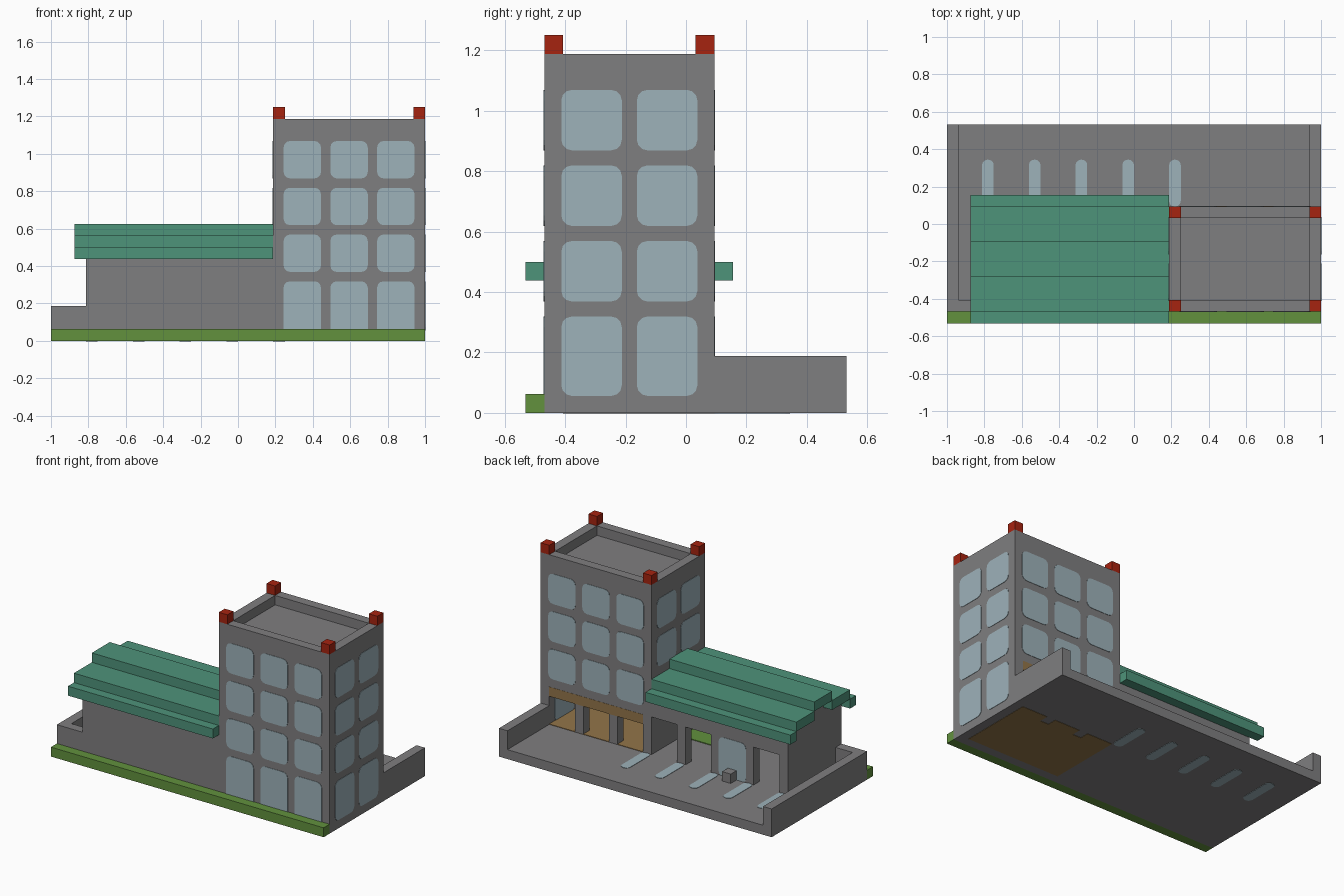
import bpy, bmesh, math
from mathutils import Matrix, Vector

old = bpy.data.objects.get("Cube")
if old:
    bpy.data.objects.remove(old, do_unlink=True)

U = 1 / 16  # one building module


def material(name, r, g, b):
    m = bpy.data.materials.new(name)
    m.use_nodes = True
    m.diffuse_color = (r, g, b, 1)
    m.node_tree.nodes["Principled BSDF"].inputs["Base Color"].default_value = (r, g, b, 1)
    return m


GREY = material("concrete grey", .212, .209, .214)
TEAL = material("roof teal", .076, .292, .195)
LIME = material("grass green", .122, .283, .048)
RED = material("beacon red", .38, .017, .005)
GLASS = material("pale glass", .337, .445, .491)
WOOD = material("timber brown", .29, .178, .067)


def finish(name, bm, mat):
    bmesh.ops.recalc_face_normals(bm, faces=bm.faces)
    mesh = bpy.data.meshes.new(name)
    bm.to_mesh(mesh)
    bm.free()
    mesh.materials.append(mat)
    ob = bpy.data.objects.new(name, mesh)
    bpy.context.collection.objects.link(ob)


def boxes(name, mat, *spans):
    """Boxes given as x, y and z ranges in modules, joined in one object."""
    bm = bmesh.new()
    for span in spans:
        lo, hi = Vector(span[::2]) * U, Vector(span[1::2]) * U
        m = Matrix.Translation((lo + hi) / 2) @ Matrix.Diagonal((*(hi - lo), 1))
        bmesh.ops.create_cube(bm, size=1, matrix=m)
    finish(name, bm, mat)


def pane(name, axis, at, a, b, radius=.55, grow=.1):
    """Rounded pane through a one-module wall, facing along the axis."""
    bm = bmesh.new()
    a0, a1, b0, b1 = a[0] - grow, a[1] + grow, b[0] - grow, b[1] + grow
    corners = [(a1, b1, -1, -1), (a0, b1, 1, -1), (a0, b0, 1, 1), (a1, b0, -1, 1)]
    verts = []
    for i, (ca, cb, sa, sb) in enumerate(corners):
        for k in range(4):
            t = math.pi / 2 * (i + k / 3)
            p = [ca + radius * (sa + math.cos(t)), cb + radius * (sb + math.sin(t))]
            p.insert(axis, at - .04)
            verts.append(bm.verts.new(Vector(p) * U))
    face = bm.faces.new(verts)
    ext = bmesh.ops.extrude_face_region(bm, geom=[face], use_keep_orig=True)
    shift = Vector((0, 0, 0))
    shift[axis] = 1.08 * U
    moved = [g for g in ext["geom"] if isinstance(g, bmesh.types.BMVert)]
    bmesh.ops.translate(bm, verts=moved, vec=shift)
    finish(name, bm, GLASS)


# Ground: slab, front verge, low yard walls
boxes("ground_slab", GREY, (-16, 16, -7.5, 8.5, 0, 1))
boxes("front_verge", LIME, (-16, 16, -8.5, -7.5, 0, 1))
boxes("yard_walls", GREY, (-16, -15, -7.5, 8.5, 1, 3), (-15, -13, -7.5, -6.5, 1, 3),
      (15, 16, 1.5, 8.5, 1, 3))
boxes("tower_floor", WOOD, (4, 15, -6.5, 1.5, .9, 1.05))
boxes("tower_floor_underside", WOOD, (4, 15, -6.5, .5, -.03, .1),
      *[(x, x + 3, .5, 1.5, -.03, .1) for x in (4, 8, 12)])
boxes("wing_rug", LIME, (-3, 3, -6.5, -3.5, 1, 1.08))

# Glass strips in the paving, in line with the pillars
for i in range(5):
    x = -13 + 4 * i
    pane("paving_strip", 2, 0, (x, x + 1), (1.5, 5.5), .45, 0)

# Tower shell, open at the back on the ground floor
boxes("tower_walls", GREY, (3, 16, -7.5, -6.5, 1, 19), (3, 16, .5, 1.5, 5, 19),
      (3, 4, -6.5, .5, 1, 19), (15, 16, -6.5, .5, 1, 19))
boxes("tower_pillars", GREY, *[(x, x + 1, .5, 1.5, 1, 5) for x in (3, 7, 11, 15)])
boxes("tower_roof_deck", GREY, (4, 15, -6.5, .5, 17, 18))
boxes("timber_ceiling", WOOD, (4, 15, -6.5, 1.52, 4, 5))
boxes("corner_beacons", RED, *[(x, x + 1, y, y + 1, 19, 20)
                               for x in (3, 15) for y in (-7.5, .5)])

# Tower windows, floor by floor
for z, top in ((1, 5), (6, 9), (10, 13), (14, 17)):
    for x in (4, 8, 12):
        pane("front_window", 1, -7.5, (x, x + 3), (z if z > 1 else .5, top))
        if z > 1:
            pane("back_window", 1, .5, (x, x + 3), (z, top))
    for y in (-6.5, -2.5):
        pane("left_window", 0, 15, (y, y + 3), (z, top))
        if z > 9:
            pane("right_window", 0, 3, (y, y + 3), (z, top))

# Low wing: walls, back arcade and one window
boxes("wing_walls", GREY, (-13, 3, -7.5, -6.5, 1, 8), (-13, -12, -6.5, .5, 1, 8),
      (-13, -12, -4.5, -1.5, 8, 9), (-13, 3, .5, 1.5, 5, 8))
boxes("wing_pillars", GREY, *[(a, b, .5, 1.5, 1, 5)
                              for a, b in ((-13, -12), (-9, -4), (-1, 0))])
pane("wing_window", 1, .5, (-8, -5), (1, 5))
boxes("yard_block", GREY, (-7, -6, 1.5, 2.5, 1, 2))

# Stepped roof
boxes("stepped_roof", TEAL, (-14, 3, -8.5, -7.5, 7, 8), (-14, 3, 1.5, 2.5, 7, 8),
      (-14, 3, -7.5, -4.5, 8, 9), (-14, 3, -1.5, 1.5, 8, 9), (-14, 3, -4.5, -1.5, 9, 10))
